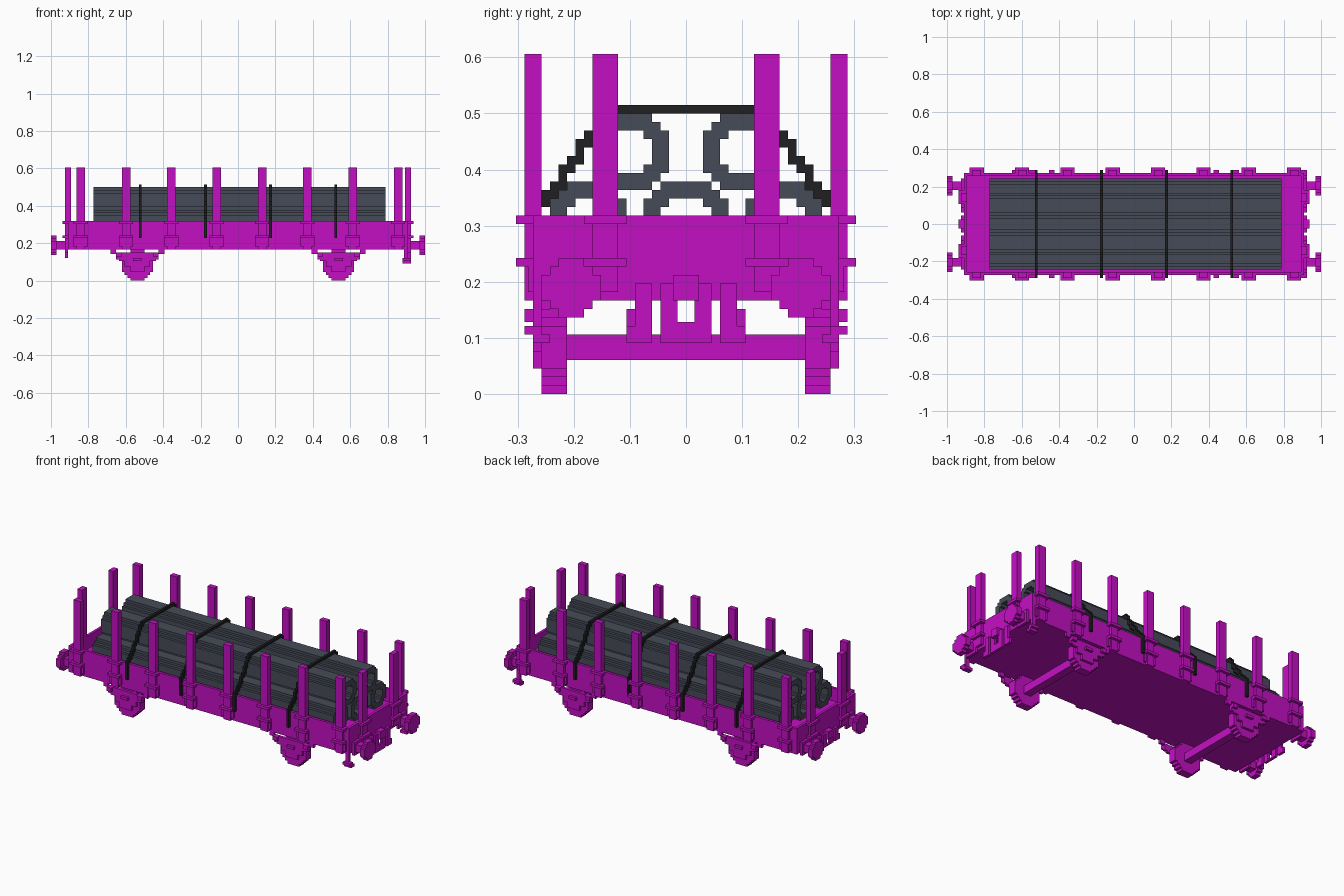
import bpy, bmesh
from mathutils import Vector

if "Cube" in bpy.data.objects:
    bpy.data.objects.remove(bpy.data.objects["Cube"])

V = 1 / 66  # size of one block; all numbers below are in blocks


def material(name, rgb):
    m = bpy.data.materials.new(name)
    m.use_nodes = True
    m.diffuse_color = (*rgb, 1)
    m.node_tree.nodes["Principled BSDF"].inputs["Base Color"].default_value = (*rgb, 1)
    return m


MAGENTA = material("magenta paint", (0.55, 0.005, 0.55))
GREY = material("slate grey", (0.062, 0.071, 0.097))
BLACK = material("strap black", (0.014, 0.014, 0.016))


def finish(name, bm, mat):
    bmesh.ops.scale(bm, vec=(V, V, V), verts=bm.verts)
    bmesh.ops.recalc_face_normals(bm, faces=bm.faces)
    me = bpy.data.meshes.new(name)
    bm.to_mesh(me)
    bm.free()
    me.materials.append(mat)
    ob = bpy.data.objects.new(name, me)
    bpy.context.collection.objects.link(ob)
    return ob


def boxes(name, mat, items):
    """One object from boxes given as (x0, x1, y0, y1, z0, z1)."""
    bm = bmesh.new()
    for x0, x1, y0, y1, z0, z1 in items:
        vs = bmesh.ops.create_cube(bm, size=1)["verts"]
        bmesh.ops.scale(bm, vec=(x1 - x0, y1 - y0, z1 - z0), verts=vs)
        bmesh.ops.translate(bm, vec=((x0 + x1) / 2, (y0 + y1) / 2, (z0 + z1) / 2), verts=vs)
    return finish(name, bm, mat)


def both_y(b):
    x0, x1, y0, y1, z0, z1 = b
    return [b, (x0, x1, -y1, -y0, z0, z1)]


def both_x(b):
    x0, x1, y0, y1, z0, z1 = b
    return [b, (-x1, -x0, y0, y1, z0, z1)]


def outline(rows):
    """Stepped round outline from row widths, bottom to top, base at 0."""
    right = []
    for i, w in enumerate(rows):
        for p in ((w / 2, i), (w / 2, i + 1)):
            if p not in right:
                right.append(p)
    return right + [(-a, b) for a, b in reversed(right)]


def prism(name, mat, axis, a0, a1, centre, base, rows, hole=None):
    """Stepped disc or tube running along x or y from a0 to a1."""
    loops = [outline(rows)]
    if hole:
        lift = (len(rows) - len(hole)) / 2
        loops.append([(a, b + lift) for a, b in outline(hole)])
    bm = bmesh.new()
    edges = []
    for loop in loops:
        vs = []
        for a, b in loop:
            co = (a0, centre + a, base + b) if axis == "x" else (centre + a, a0, base + b)
            vs.append(bm.verts.new(co))
        edges += [bm.edges.new((vs[i - 1], vs[i])) for i in range(len(vs))]
    bmesh.ops.triangle_fill(bm, edges=edges, use_beauty=True)
    ext = bmesh.ops.extrude_face_region(bm, geom=bm.faces[:], use_keep_orig=True)
    moved = [g for g in ext["geom"] if isinstance(g, bmesh.types.BMVert)]
    d = a1 - a0
    bmesh.ops.translate(bm, vec=Vector((d, 0, 0) if axis == "x" else (0, d, 0)), verts=moved)
    return finish(name, bm, mat)


# Wagon body: floor and low walls
boxes("wagon_floor", MAGENTA, [(-60, 60, -18, 18, 11, 16)])
boxes("side_walls", MAGENTA, both_y((-60, 60, 17, 18, 16, 21)))
boxes("end_walls", MAGENTA, both_x((59, 60, -17, 17, 16, 21)))

# Side stakes with their bands
stakes, bands = [], []
for i in range(8):
    c = -55.5 + 16 * i
    stakes += both_y((c - 1.5, c + 1.5, 17, 19, 11, 40))
    for z in (15, 20):
        bands += both_y((c - 2.5, c + 2.5, 18, 20, z, z + 1))
    bands += both_y((c - 2.5, c + 2.5, 18, 18.6, 12, 15))
boxes("side_stakes", MAGENTA, stakes)
boxes("side_stake_bands", MAGENTA, bands)

# End stakes with their bands
stakes, bands = [], []
for b in both_x((59, 61, 8, 11, 12, 40)):
    stakes += both_y(b)
for z in (15, 20):
    for b in both_x((60, 62, 7, 12, z, z + 1)):
        bands += both_y(b)
boxes("end_stakes", MAGENTA, stakes)
boxes("end_stake_bands", MAGENTA, bands)

# Buffers
shanks = []
for b in both_x((60, 64, 12, 15, 11, 14)) + both_x((60, 61, 11, 16, 10, 15)):
    shanks += both_y(b)
boxes("buffer_shanks", MAGENTA, shanks)
for end in (-1, 1):
    for side in (-1, 1):
        prism("buffer_disc", MAGENTA, "x", 64 * end, 66 * end, 13.5 * side, 9,
              [3, 5, 7, 7, 7, 5, 3])

# Coupling hook and brake hoses at each end
for end, low in ((-1, 8), (1, 6)):
    items = both_y((60, 61, 1, 3, low, 13)) + [
        (60, 61, -1, 1, low, 8.5), (60, 61, -1, 1, 11, 13), (60, 62, -1.5, 1.5, 11, 14)]
    items += both_y((60, 61, 4, 6, low, 13))
    items += both_y((60, 61, 6, 7, low, low + 2))
    if end < 0:
        items = [(-b, -a, *rest) for a, b, *rest in items]
    boxes("coupling_and_hoses", MAGENTA, items)

# Corner steps at the right end
boxes("corner_steps", MAGENTA,
      both_y((58.5, 60, 17, 18, 6, 11)) + both_y((58, 61, 16, 18, 6, 7))
      + both_y((58, 61, 17, 19, 7, 8)))

# Wheel sets with axle, axle boxes and leaf springs
for c in (-35.5, 35.5):
    for y in (-17, 14):
        prism("wheel", MAGENTA, "y", y, y + 3, c, 0,
              [5, 7, 9, 11, 11, 11, 11, 11, 9, 7, 5])
    boxes("axle", MAGENTA, [(c - 1.5, c + 1.5, -14, 14, 4, 7)])
    gear = [(-2.5, 2.5, 17, 18, 3, 7), (-4.5, 4.5, 17, 18, 5, 8),
            (-1.5, 1.5, 18, 19, 7, 8), (-6.5, 6.5, 17, 18, 7, 10)]
    for b in ((5.5, 7.5, 17, 19, 8.5, 10), (6.5, 7.5, 17, 18, 7.5, 8.5),
              (7.5, 9.5, 17, 18, 9.5, 11)):
        gear += both_x(b)
    full = []
    for x0, x1, *rest in gear:
        full += both_y((c + x0, c + x1, *rest))
    boxes("axle_boxes_and_springs", MAGENTA, full)

# Pipe load: three below, two above
ROUND = [5, 7, 9, 9, 9, 9, 9, 7, 5]
HOLE = [3, 5, 5, 5, 3]
for y in (-11.5, 11.5):
    prism("lower_pipe", GREY, "x", -51, 52, y, 16, ROUND, HOLE)
prism("middle_pipe", GREY, "x", -51, 52, 0, 16,
      [6, 8, 10, 10, 10, 10, 10, 8, 6], [4, 6, 6, 6, 4])
for y in (-6.5, 6.5):
    prism("upper_pipe", GREY, "x", -51, 52, y, 24, ROUND, HOLE)

# Tie-down straps stepping over the load; (y, low z, high z) per column
STEPS = [(9, 32, 34), (10, 30, 33), (11, 29, 31), (12, 27, 30), (13, 26, 28),
         (14, 24, 27), (15, 23, 25), (16, 22, 24), (17, 21, 23), (18, 15, 22)]
for x in (-35, -12, 11, 34):
    items = [(x, x + 1, -9, 9, 33, 34)]
    for y, z0, z1 in STEPS:
        items += both_y((x, x + 1, y, y + 1, z0, z1))
    boxes("strap", BLACK, items)
